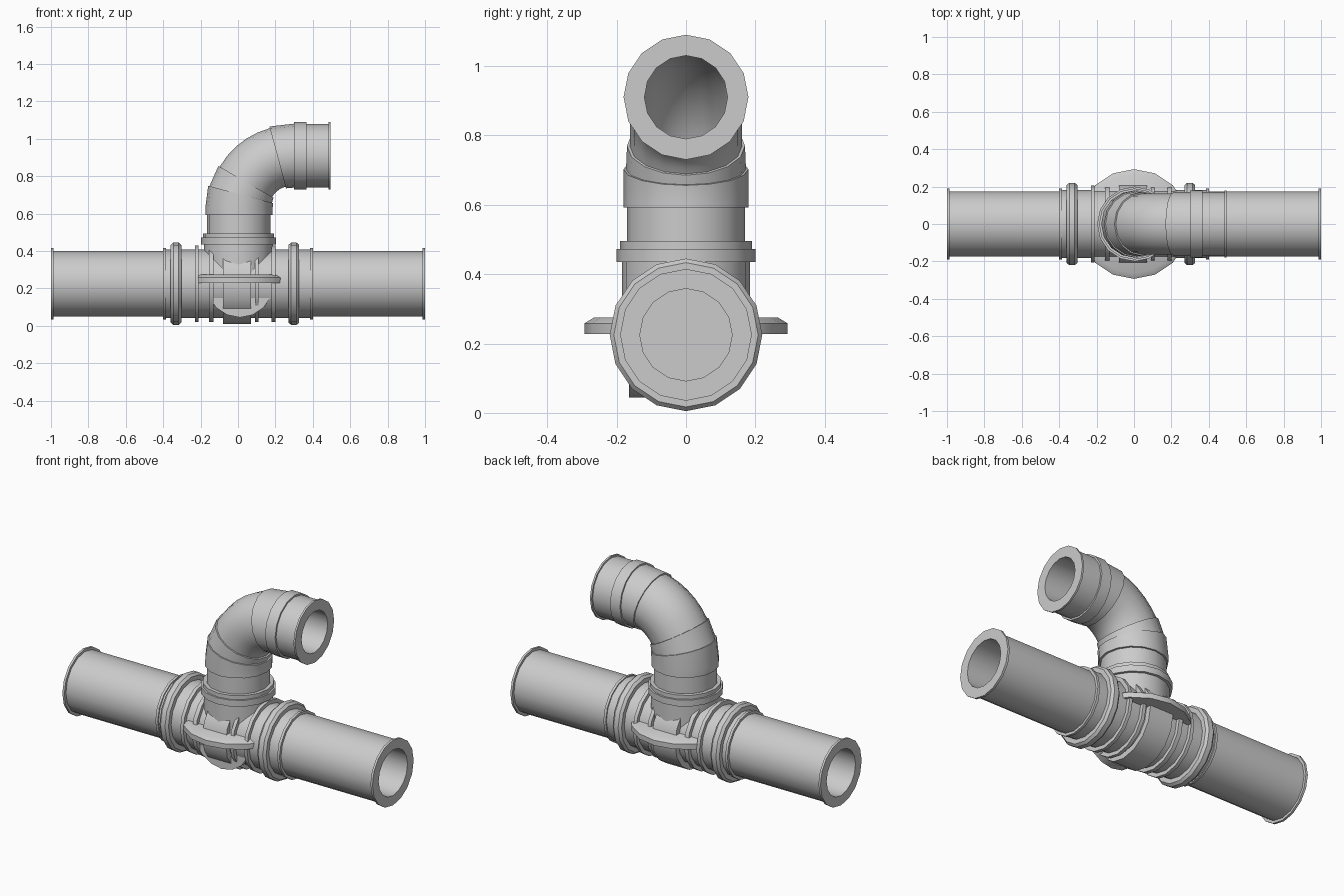
import bpy, bmesh, math
from mathutils import Vector

cube = bpy.data.objects.get("Cube")
if cube:
    bpy.data.objects.remove(cube, do_unlink=True)

SIDES = 16
AXIS_Z = 0.225

grey = bpy.data.materials.new("pipe_grey")
grey.use_nodes = True
colour = (0.6, 0.6, 0.6, 1)
grey.diffuse_color = colour
grey.node_tree.nodes["Principled BSDF"].inputs["Base Color"].default_value = colour


def finish(name, bm):
    bmesh.ops.recalc_face_normals(bm, faces=bm.faces)
    mesh = bpy.data.meshes.new(name)
    bm.to_mesh(mesh)
    bm.free()
    mesh.materials.append(grey)
    obj = bpy.data.objects.new(name, mesh)
    bpy.context.collection.objects.link(obj)
    bpy.ops.object.select_all(action='DESELECT')
    obj.select_set(True)
    bpy.context.view_layer.objects.active = obj
    bpy.ops.object.shade_smooth_by_angle(angle=math.radians(32))
    return obj


def sweep(name, stations):
    """Join rings given as (x, z, tangent angle, radius); cap both ends."""
    bm = bmesh.new()
    rings = []
    for x, z, angle, r in stations:
        a = math.radians(angle)
        up = Vector((-math.sin(a), 0, math.cos(a)))
        side = Vector((0, 1, 0))
        ring = []
        for i in range(SIDES):
            t = math.tau * i / SIDES
            ring.append(bm.verts.new(Vector((x, 0, z)) + r * (math.cos(t) * up + math.sin(t) * side)))
        rings.append(ring)
    for a, b in zip(rings, rings[1:]):
        for i in range(SIDES):
            j = (i + 1) % SIDES
            bm.faces.new((a[i], a[j], b[j], b[i]))
    bm.faces.new(rings[0])
    bm.faces.new(rings[-1])
    return finish(name, bm)


def along_x(name, profile):
    return sweep(name, [(x, AXIS_Z, 0, r) for x, r in profile])


def along_z(name, profile, x=0.0):
    return sweep(name, [(x, z, 90, r) for z, r in profile])


# Main pipe: two open bores with end lips, stopped by the solid core
half = [(0.1, 0.133), (1, 0.133), (1, 0.19), (0.987, 0.19), (0.987, 0.175),
        (0.4, 0.175), (0.4, 0.19), (0.385, 0.19), (0.385, 0.183)]
along_x("main_pipe", [(-x, r) for x, r in half] + half[::-1])

# Rounded coupling rings
for side, start in (("right", -0.36), ("left", 0.27)):
    along_x(side + "_coupling_ring",
            [(start, 0.19), (start, 0.208), (start + 0.014, 0.22),
             (start + 0.043, 0.22), (start + 0.057, 0.208), (start + 0.057, 0.19)])

# Thin ribs and the wide centre band
for i, (a, b) in enumerate([(-0.23, -0.21), (-0.155, -0.13), (0.09, 0.11), (0.18, 0.2)]):
    along_x(f"body_rib_{i + 1}", [(a, 0.205), (b, 0.205)])
along_x("centre_band", [(-0.08, 0.215), (0.07, 0.215)])

# Horizontal plate through the body
along_z("side_plate", [(0.228, 0.293), (0.258, 0.293), (0.275, 0.265)])

# Half disc on the lower front of the body
bm = bmesh.new()
arc = [bm.verts.new((0.01 + 0.18 * math.cos(t), -0.165, AXIS_Z + 0.18 * math.sin(t)))
       for t in (math.pi + math.pi * i / 8 for i in range(9))]
face = bm.faces.new(arc)
new = bmesh.ops.extrude_face_region(bm, geom=[face])["geom"]
bmesh.ops.translate(bm, vec=(0, 0.045, 0), verts=[v for v in new if isinstance(v, bmesh.types.BMVert)])
finish("front_half_disc", bm)

# Vertical neck with stepped flange
along_z("neck", [(AXIS_Z, 0.185), (0.435, 0.185), (0.435, 0.2), (0.472, 0.2),
                 (0.472, 0.19), (0.495, 0.19), (0.495, 0.17), (0.6, 0.17)], 0.003)

# Hollow elbow: sleeve, bend, mitred end collar and outlet
BEND_X, BEND_Z, BEND_R = 0.285, 0.63, 0.28
TOP = BEND_Z + BEND_R


def bend(theta, r):
    t = math.radians(theta)
    return (BEND_X - BEND_R * math.cos(t), BEND_Z + BEND_R * math.sin(t), 90 - theta, r)


outer = [(BEND_X - BEND_R, 0.592, 90, 0.18), bend(0, 0.18), bend(15, 0.18),
         bend(15, 0.173), bend(30, 0.17), bend(30, 0.162)]
outer += [bend(30 + 9 * i, 0.162) for i in range(1, 6)]
outer += [bend(75, 0.171)]
outer += [(x, TOP, 0, r) for x, r in
          [(0.3, 0.171), (0.3, 0.18), (0.365, 0.18), (0.365, 0.17),
           (0.483, 0.17), (0.483, 0.18), (0.494, 0.18), (0.494, 0.12)]]
inner = [bend(90 - 10 * i, 0.12) for i in range(10)]
sweep("elbow", outer + inner)
